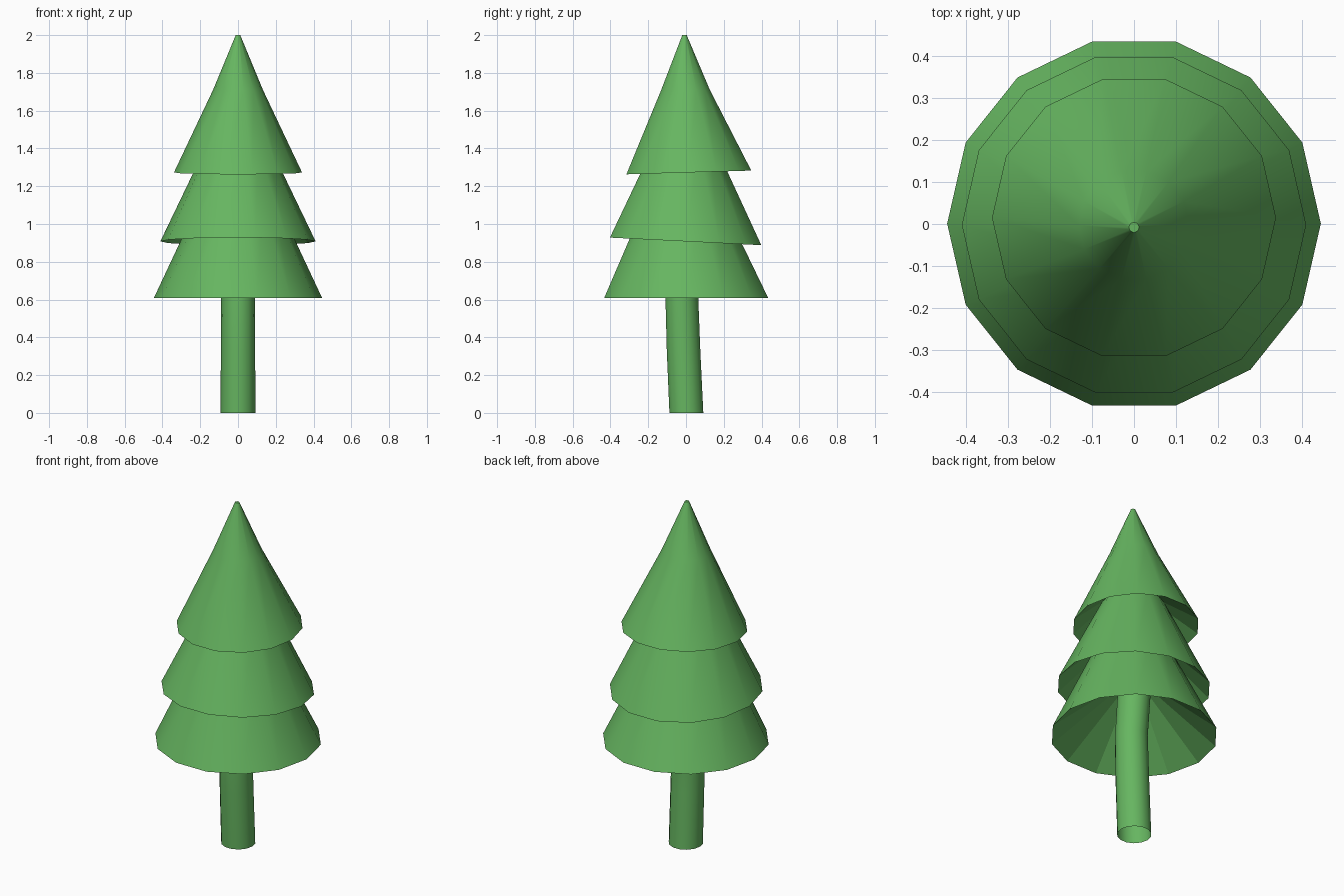
import bpy, bmesh
from math import cos, sin, tau

if "Cube" in bpy.data.objects:
    bpy.data.objects.remove(bpy.data.objects["Cube"])

SIDES = 14
green = bpy.data.materials.new("leaf_green")
green.diffuse_color = (0.133, 0.466, 0.118, 1)
green.use_nodes = True
green.node_tree.nodes["Principled BSDF"].inputs["Base Color"].default_value = green.diffuse_color


def loft(name, rings, flat_bands=(), cap_end=False):
    """Skin a stack of 14-sided rings: (radius, height, y offset, tilt in y)."""
    bm = bmesh.new()
    loops = []
    for r, z, y0, tilt in rings:
        loop = []
        for i in range(SIDES):
            a = tau * i / SIDES
            y = r * sin(a)
            loop.append(bm.verts.new((r * cos(a), y0 + y, z + tilt * y)))
        loops.append(loop)
    for band, (lo, hi) in enumerate(zip(loops, loops[1:])):
        for i in range(SIDES):
            j = (i + 1) % SIDES
            face = bm.faces.new((lo[i], lo[j], hi[j], hi[i]))
            face.smooth = band not in flat_bands
    if cap_end:
        bm.faces.new(loops[-1])
    # Crisp edge wherever a flat face meets a smooth one
    for e in bm.edges:
        if not all(f.smooth for f in e.link_faces):
            e.smooth = False
    mesh = bpy.data.meshes.new(name)
    bm.to_mesh(mesh)
    bm.free()
    mesh.materials.append(green)
    obj = bpy.data.objects.new(name, mesh)
    bpy.context.collection.objects.link(obj)
    return obj


# Rings shared by neighbouring parts, hidden up inside the skirts
trunk_top = (0.09, 0.90, 0.004, 0)
neck_low = (0.215, 1.10, -0.012, 0)
neck_high = (0.17, 1.41, -0.008, 0)

# Slightly bent trunk, open at the bottom
loft("trunk", [(0.092, 0, 0.002, 0), (0.091, 0.33, -0.013, 0),
               (0.089, 0.61, -0.022, 0), trunk_top])

# Three skirts: faceted underside, rim, then outer slope
loft("lower_branches", [trunk_top, (0.446, 0.607, 0.001, 0), neck_low],
     flat_bands=(0,))
loft("middle_branches", [neck_low, (0.411, 0.908, -0.002, -0.05), neck_high],
     flat_bands=(0,))
loft("top_branches", [neck_high, (0.339, 1.273, 0.015, 0.03),
                      (0.132, 1.71, -0.003, 0.01), (0.012, 2.0, -0.008, 0)],
     flat_bands=(0,), cap_end=True)
